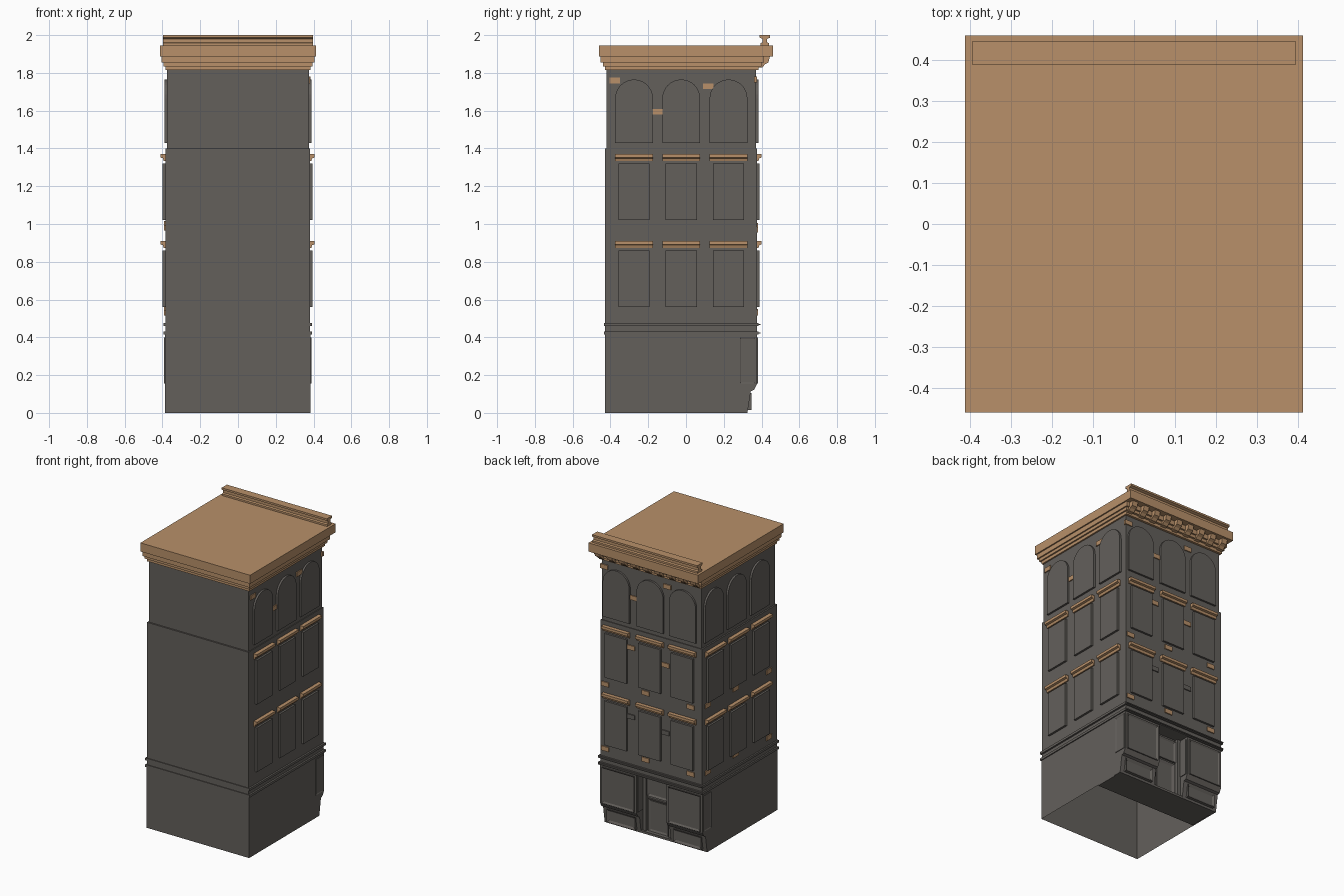
import bpy, bmesh, math

cube = bpy.data.objects.get("Cube")
if cube:
    bpy.data.objects.remove(cube, do_unlink=True)


def material(name, rgb):
    m = bpy.data.materials.new(name)
    m.use_nodes = True
    m.diffuse_color = (*rgb, 1)
    m.node_tree.nodes["Principled BSDF"].inputs["Base Color"].default_value = (*rgb, 1)
    return m


STONE = material("dark_stone", (0.125, 0.115, 0.105))
TAN = material("tan_trim", (0.48, 0.28, 0.142))

# Walls: along = position on the wall, out = distance outward
WALLS = {
    "left": lambda along, out, z: (out, along, z),
    "right": lambda along, out, z: (-out, along, z),
    "shop": lambda along, out, z: (along, out, z),
}


def finish(name, bm, mat):
    mesh = bpy.data.meshes.new(name)
    bm.to_mesh(mesh)
    bm.free()
    mesh.materials.append(mat)
    ob = bpy.data.objects.new(name, mesh)
    bpy.context.collection.objects.link(ob)
    return ob


def prism(name, ring_a, ring_b, mat, open_bottom=False, inset=0, sink=0):
    """Solid between two matching outlines; ring_b may carry a sunk inset."""
    bm = bmesh.new()
    a = [bm.verts.new(p) for p in ring_a]
    b = [bm.verts.new(p) for p in ring_b]
    base = bm.faces.new(a)
    front = bm.faces.new(b)
    for i in range(len(a)):
        j = (i + 1) % len(a)
        bm.faces.new((a[i], a[j], b[j], b[i]))
    bmesh.ops.recalc_face_normals(bm, faces=bm.faces)
    if inset:
        bmesh.ops.inset_individual(bm, faces=[front], thickness=inset, depth=-sink)
    if open_bottom:
        bmesh.ops.delete(bm, geom=[base], context="FACES")
    return finish(name, bm, mat)


def block(name, x, y, z, mat, open_bottom=False):
    rect = [(x[0], y[0]), (x[1], y[0]), (x[1], y[1]), (x[0], y[1])]
    return prism(name, [(*p, z[0]) for p in rect], [(*p, z[1]) for p in rect],
                 mat, open_bottom)


def wall_panel(name, wall, outline, out, mat, inset=0, sink=0):
    """Outline in (along, z), raised from out[0] to out[1]."""
    w = WALLS[wall]
    return prism(name, [w(u, out[0], z) for u, z in outline],
                 [w(u, out[1], z) for u, z in outline], mat, False, inset, sink)


def moulding(name, wall, profile, along, mat):
    """Profile in (out, z), swept along the wall."""
    w = WALLS[wall]
    return prism(name, [w(along[0], d, z) for d, z in profile],
                 [w(along[1], d, z) for d, z in profile], mat)


def rect(u0, u1, z0, z1):
    return [(u0, z0), (u1, z0), (u1, z1), (u0, z1)]


def arch(centre, half, z0, top):
    spring = top - half
    arc = [(centre + half * math.cos(t * math.pi / 16),
            spring + half * math.sin(t * math.pi / 16)) for t in range(17)]
    return [(centre - half, z0), (centre + half, z0)] + arc


# Main body, hollow below
block("ground_floor", (-.387, .385), (-.43, .29), (0, .42), STONE, True)
block("middle_floors", (-.385, .38), (-.43, .375), (.42, 1.4), STONE)
block("top_floor", (-.375, .375), (-.42, .37), (1.4, 1.83), STONE)
block("shop_floor", (-.38, .38), (.11, .31), (0, .006), STONE)

# Belt courses
for name, z in (("lower_belt", .415), ("upper_belt", .46)):
    block(name, (-.395, .392), (-.435, .385), (z, z + .016), STONE)
    block(name + "_lip", (-.39, .388), (-.432, .395), (z + .004, z + .01), STONE)

# Windows and their ledges on three walls
LAYOUT = {
    "left": ((-.275, -.025, .225), .38, .375),
    "right": ((-.25, 0, .245), .385, .375),
    "shop": ((.26, .005, -.24), .375, .37),
}
for wall, (centres, mid, upper) in LAYOUT.items():
    for c in centres:
        for base in (.56, 1.02):
            wall_panel(wall + "_window", wall, rect(c - .083, c + .083, base, base + .3),
                       (mid - .01, mid + .014), STONE)
            top = base + .35
            ledge = [(mid - .01, top - .037), (mid + .008, top - .037),
                     (mid + .013, top - .022), (mid + .026, top - .018),
                     (mid + .026, top), (mid - .01, top)]
            moulding(wall + "_window_ledge", wall, ledge, (c - .1, c + .1), TAN)
        wall_panel(wall + "_arched_window", wall, arch(c, .1, 1.43, 1.765),
                   (upper - .01, upper + .013), STONE)

# Scattered exposed bricks
BRICKS = {
    "left": [(-.378, 1.76), (-.152, 1.595), (.118, 1.73)],
    "right": [(.32, 1.0), (.02, 1.0), (-.34, .98), (.32, .545), (.02, .55), (-.34, .53)],
    "shop": [(.355, 1.765), (.13, 1.61), (-.12, 1.755), (.15, 1.27), (-.11, 1.22),
             (.345, .97), (.04, .99), (-.3, .985), (.345, .53), (.04, .535), (-.3, .53)],
}
for wall, spots in BRICKS.items():
    for u, z in spots:
        d = LAYOUT[wall][2 if z > 1.4 else 1]
        wall_panel("exposed_brick", wall, rect(u - .028, u + .028, z - .015, z + .015),
                   (d - .01, d + .007), TAN)
for u, z in ((.15, .8), (-.11, .76)):
    wall_panel("dark_brick", "shop", rect(u - .028, u + .028, z - .015, z + .015),
               (.36, .382), STONE)

# Shop bays with sloped bases, windows and panels
BAY = [(.27, 0), (.325, 0), (.343, .115), (.36, .122), (.375, .15), (.375, .42), (.27, .42)]
for name, x0, x1 in (("left", .11, .385), ("right", -.387, -.115)):
    moulding(name + "_shop_bay", "shop", BAY, (x0, x1), STONE)
    wall_panel(name + "_shop_window", "shop", rect(x0 + .015, x1 - .015, .155, .4),
               (.37, .382), STONE, .018, .008)
    wall_panel(name + "_shop_base_panel", "shop", rect(x0 + .03, x1 - .03, .015, .105),
               (.32, .347), STONE, .02, .008)
for wall, out in (("left", .385), ("right", .387)):
    wall_panel(wall + "_bay_side_window", wall, rect(.285, .368, .155, .4),
               (out - .01, out + .004), STONE, .008, .003)
for x0, x1 in ((.105, .115), (-.12, -.11)):
    block("bay_inner_window", (x0, x1), (.3, .365), (.155, .4), STONE)

# Recessed entrance
wall_panel("door", "shop", rect(-.075, .075, .01, .235), (.28, .302), STONE, .025, .008)
wall_panel("transom", "shop", rect(-.085, .085, .25, .4), (.28, .3), STONE, .018, .008)
for x in (-.1, .095):
    block("door_post", (x - .012, x + .012), (.28, .312), (0, .42), STONE)
block("door_step", (-.115, .11), (.27, .325), (0, .015), STONE)

# Stepped cornice
STEPS = (("cornice_foot", .385, -.428, .385, 1.815, 1.835),
         ("cornice_middle", .395, -.44, .4, 1.835, 1.855),
         ("cornice_upper", .404, -.452, .412, 1.855, 1.886),
         ("roof_slab", .413, -.46, .46, 1.886, 1.945))
for name, hx, y0, y1, z0, z1 in STEPS:
    block(name, (-hx, hx), (y0, y1), (z0, z1), TAN)

# Brackets under the cornice on the shop side
BRACKET = [(.37, 1.825), (.405, 1.83), (.418, 1.845), (.436, 1.855), (.444, 1.886), (.37, 1.886)]
for i in range(9):
    x = -.36 + i * .09
    moulding("cornice_bracket", "shop", BRACKET, (x - .02, x + .02), TAN)

# Parapet rail
RAIL = [(.395, 1.94), (.44, 1.94), (.44, 1.957), (.43, 1.962), (.43, 1.98), (.446, 1.987),
        (.446, 2), (.39, 2), (.39, 1.987), (.405, 1.98), (.405, 1.962), (.395, 1.957)]
moulding("parapet_rail", "shop", RAIL, (-.396, .396), TAN)
